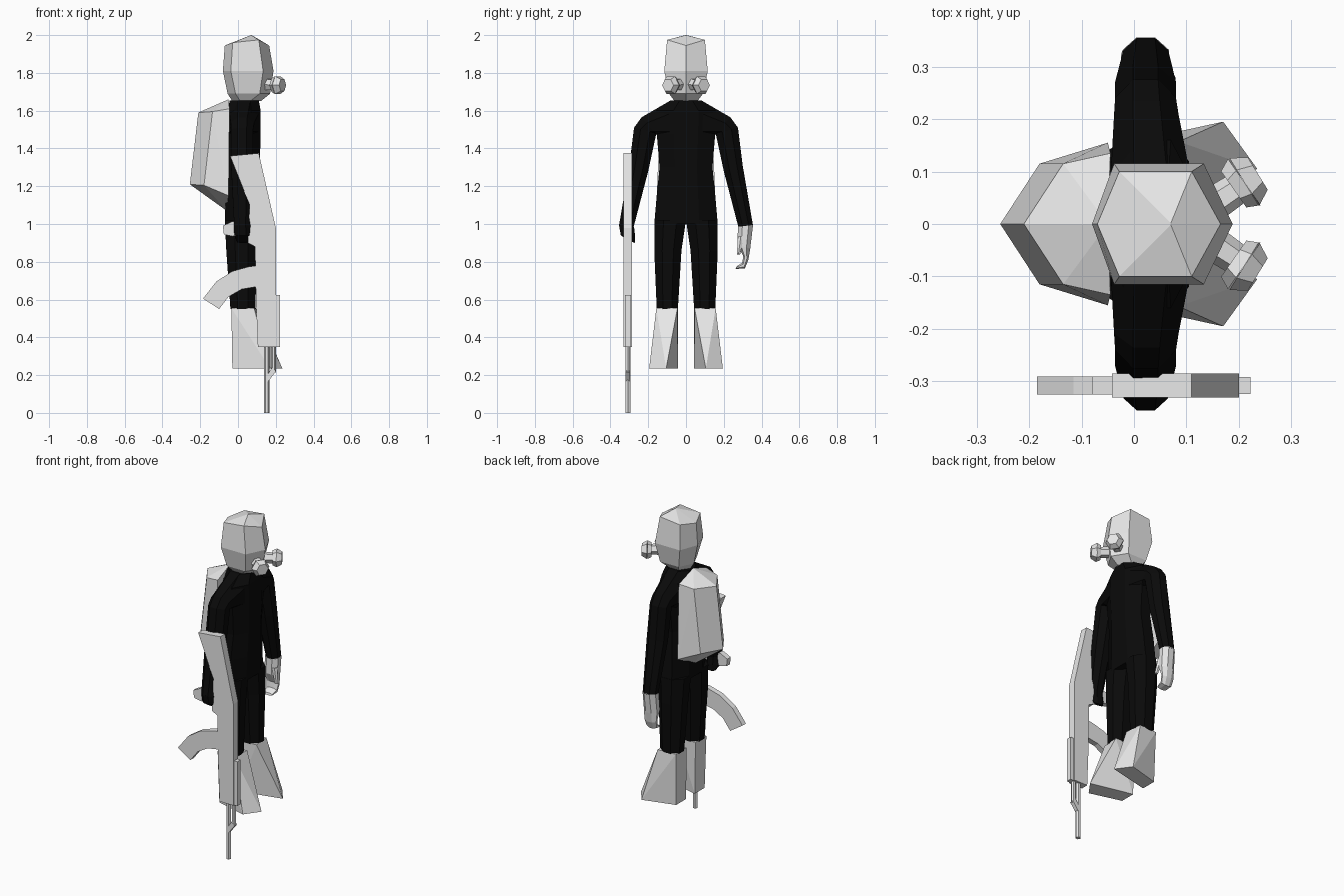
import bpy, bmesh, math
from mathutils import Vector

cube = bpy.data.objects.get("Cube")
if cube:
    bpy.data.objects.remove(cube)


def material(name, value):
    m = bpy.data.materials.new(name)
    m.use_nodes = True
    color = (value, value, value, 1)
    m.diffuse_color = color
    m.node_tree.nodes["Principled BSDF"].inputs["Base Color"].default_value = color
    return m


GREY = material("light_grey", 0.8)
BLACK = material("black_cloth", 0.003)


def finish(name, bm, mat):
    bmesh.ops.recalc_face_normals(bm, faces=bm.faces)
    mesh = bpy.data.meshes.new(name)
    bm.to_mesh(mesh)
    bm.free()
    mesh.materials.append(mat)
    ob = bpy.data.objects.new(name, mesh)
    bpy.context.collection.objects.link(ob)
    return ob


def loft(name, rings, mat):
    """Skin a row of equal rings and cap both ends."""
    bm = bmesh.new()
    rows = [[bm.verts.new(p) for p in r] for r in rings]
    n = len(rows[0])
    for low, high in zip(rows, rows[1:]):
        for i in range(n):
            j = (i + 1) % n
            bm.faces.new((low[i], low[j], high[j], high[i]))
    bm.faces.new(rows[0])
    bm.faces.new(rows[-1])
    return finish(name, bm, mat)


def hull(name, points, mat):
    bm = bmesh.new()
    for p in points:
        bm.verts.new(p)
    out = bmesh.ops.convex_hull(bm, input=bm.verts)
    bmesh.ops.delete(bm, geom=[v for v in out["geom_interior"] if isinstance(v, bmesh.types.BMVert)], context="VERTS")
    bmesh.ops.dissolve_limit(bm, angle_limit=0.03, verts=bm.verts, edges=bm.edges)
    return finish(name, bm, mat)


def plate(name, profile, y, half, mat=GREY):
    """Extrude an x-z outline across y."""
    return loft(name, [[(x, y + s * half, z) for x, z in profile] for s in (-1, 1)], mat)


def section(a, b, x0, x1):
    """Octagon between two y-z points, spanning x0 to x1."""
    a, b = Vector((0, *a)), Vector((0, *b))
    mid = (a + b) / 2 + Vector(((x0 + x1) / 2, 0, 0))
    k = 1 / math.cos(math.pi / 8)
    return [mid + (a - b) / 2 * k * math.cos(t) + Vector(((x1 - x0) / 2 * k * math.sin(t), 0, 0))
            for t in (math.pi * (i + 0.5) / 4 for i in range(8))]


def side(points, s):
    return [(p[0], p[1] * s, p[2]) for p in points]


def tube(name, start, end, r0, r1, n=6):
    start, end = Vector(start), Vector(end)
    q = (end - start).to_track_quat("Z", "Y")
    ring = lambda c, r: [c + q @ Vector((r * math.cos(math.tau * i / n), r * math.sin(math.tau * i / n), 0))
                         for i in range(n)]
    return loft(name, [ring(start, r0), ring(end, r1)], GREY)


# Torso: half width, height, back and front
torso = [(0.08, 1.655, -0.045, 0.11), (0.16, 1.6, -0.05, 0.12), (0.155, 1.48, -0.05, 0.12),
         (0.14, 1.3, -0.05, 0.115), (0.155, 1.15, -0.065, 0.11), (0.168, 1.0, -0.07, 0.105)]
loft("torso", [section((w, z), (-w, z), b, f) for w, z, b, f in torso], BLACK)

# Head with a pointed cap and tapered jaw: height, back, front, half width
head = []
for z, back, front, w, tilt in [(1.65, -0.03, 0.12, 0.06, 0), (1.69, -0.055, 0.17, 0.09, 0),
                                (1.81, -0.08, 0.188, 0.115, 0), (1.945, -0.07, 0.165, 0.1, 0.03)]:
    c0, c1 = back + 0.042, front - 0.055
    head.append([(back, 0, z), (c0, w, z + tilt * 0.5), (c1, w, z + tilt),
                 (front, 0, z), (c1, -w, z + tilt), (c0, -w, z + tilt * 0.5)])
head.append([(0.07, y, 2.0) if i % 3 else (0.07 + 0.001 * (i - 1), 0, 2.0)
             for i, y in enumerate((0, 0.002, 0.001, 0, -0.001, -0.002))])
loft("head", head, GREY)

# Backpack
pack = [(-0.21, 0, 1.59), (-0.255, 0, 1.21), (-0.05, 0, 1.66), (-0.06, 0, 1.07)]
for s in (-1, 1):
    pack += side([(-0.135, 0.115, 1.595), (-0.18, 0.115, 1.205), (-0.045, 0.135, 1.61),
                  (-0.05, 0.155, 1.15)], s)
hull("backpack", pack, GREY)

for s, label in ((1, "left"), (-1, "right")):
    # Breathing filters
    tube(label + "_filter_stem", (0.14, s * 0.03, 1.74), (0.2, s * 0.07, 1.735), 0.034, 0.03)
    tube(label + "_filter_rim", (0.19, s * 0.066, 1.735), (0.21, s * 0.08, 1.735), 0.042, 0.054)
    tube(label + "_filter_face", (0.21, s * 0.08, 1.735), (0.236, s * 0.096, 1.735), 0.054, 0.036)

    # Arm: outer point, inner point, back, front
    arm = [((0.08, 1.655), (0.08, 1.42), -0.045, 0.11), ((0.235, 1.565), (0.145, 1.46), -0.038, 0.085),
           ((0.275, 1.51), (0.157, 1.48), -0.036, 0.08), ((0.3, 1.31), (0.2, 1.28), -0.036, 0.08),
           ((0.355, 0.99), (0.277, 0.985), -0.02, 0.065)]
    loft(label + "_arm", [side(section(*a), s) for a in arm], BLACK)

    # Leg
    leg = [((0.168, 1.02), (0.0, 1.02), -0.07, 0.105), ((0.168, 0.86), (0.024, 0.86), -0.062, 0.1),
           ((0.155, 0.55), (0.043, 0.55), -0.04, 0.092)]
    loft(label + "_leg", [side(section(*l), s) for l in leg], BLACK)

    # Boot, flaring to a turned-out toe
    top = [(-0.035, 0.043, 0.555), (-0.035, 0.15, 0.555), (0.085, 0.157, 0.555), (0.095, 0.045, 0.555)]
    sole = [(-0.03, 0.043, 0.235), (-0.03, 0.14, 0.235), (0.17, 0.195, 0.235), (0.235, 0.105, 0.235)]
    hull(label + "_boot", side(top + sole, s), GREY)

# Open left hand with curled fingers and a thumb
hand = [((0.355, 0.995), (0.275, 0.985), -0.022, 0.067), ((0.34, 0.87), (0.272, 0.89), -0.025, 0.065),
        ((0.33, 0.81), (0.303, 0.83), -0.02, 0.06), ((0.312, 0.765), (0.298, 0.795), -0.015, 0.055),
        ((0.263, 0.762), (0.267, 0.775), -0.01, 0.05)]
loft("left_hand", [section(*h) for h in hand], GREY)
tube("left_thumb", (0.05, 0.29, 0.93), (0.07, 0.278, 0.84), 0.018, 0.01)

# Gloved right hand closed on the grip
fist = [((0.355, 0.995), (0.275, 0.985), -0.02, 0.065), ((0.345, 0.94), (0.27, 0.94), -0.02, 0.07),
        ((0.3, 0.91), (0.27, 0.9), -0.005, 0.06)]
loft("right_glove", [side(section(*f), -1) for f in fist], BLACK)

# Rifle, muzzle down
GUN_Y = -0.308
plate("rifle_body", [(-0.042, 1.36), (0.11, 1.375), (0.2, 0.98), (0.2, 0.35), (0.105, 0.35), (0.095, 0.6),
                     (0.09, 0.88), (0.052, 0.9), (0.062, 1.1)], GUN_Y, 0.023)
plate("rifle_grip", [(0.08, 1.02), (-0.035, 1.012), (-0.08, 0.99), (-0.075, 0.945), (-0.03, 0.935), (0.08, 0.95)],
      GUN_Y, 0.017)
plate("rifle_magazine", [(0.11, 0.78), (0.06, 0.775), (-0.03, 0.75), (-0.115, 0.695), (-0.185, 0.605),
                         (-0.1, 0.55), (-0.05, 0.615), (0.02, 0.655), (0.11, 0.67)], GUN_Y, 0.017)
plate("rifle_handguard", [(0.19, 0.625), (0.222, 0.625), (0.222, 0.35), (0.19, 0.35)], GUN_Y, 0.016)
tube("rifle_barrel", (0.152, GUN_Y, 0), (0.152, GUN_Y, 0.36), 0.015, 0.015)
tube("rifle_gas_tube", (0.188, GUN_Y, 0.215), (0.188, GUN_Y, 0.36), 0.013, 0.013)
plate("rifle_front_sight", [(0.155, 0.16), (0.201, 0.22), (0.18, 0.24), (0.155, 0.2)], GUN_Y, 0.012)
